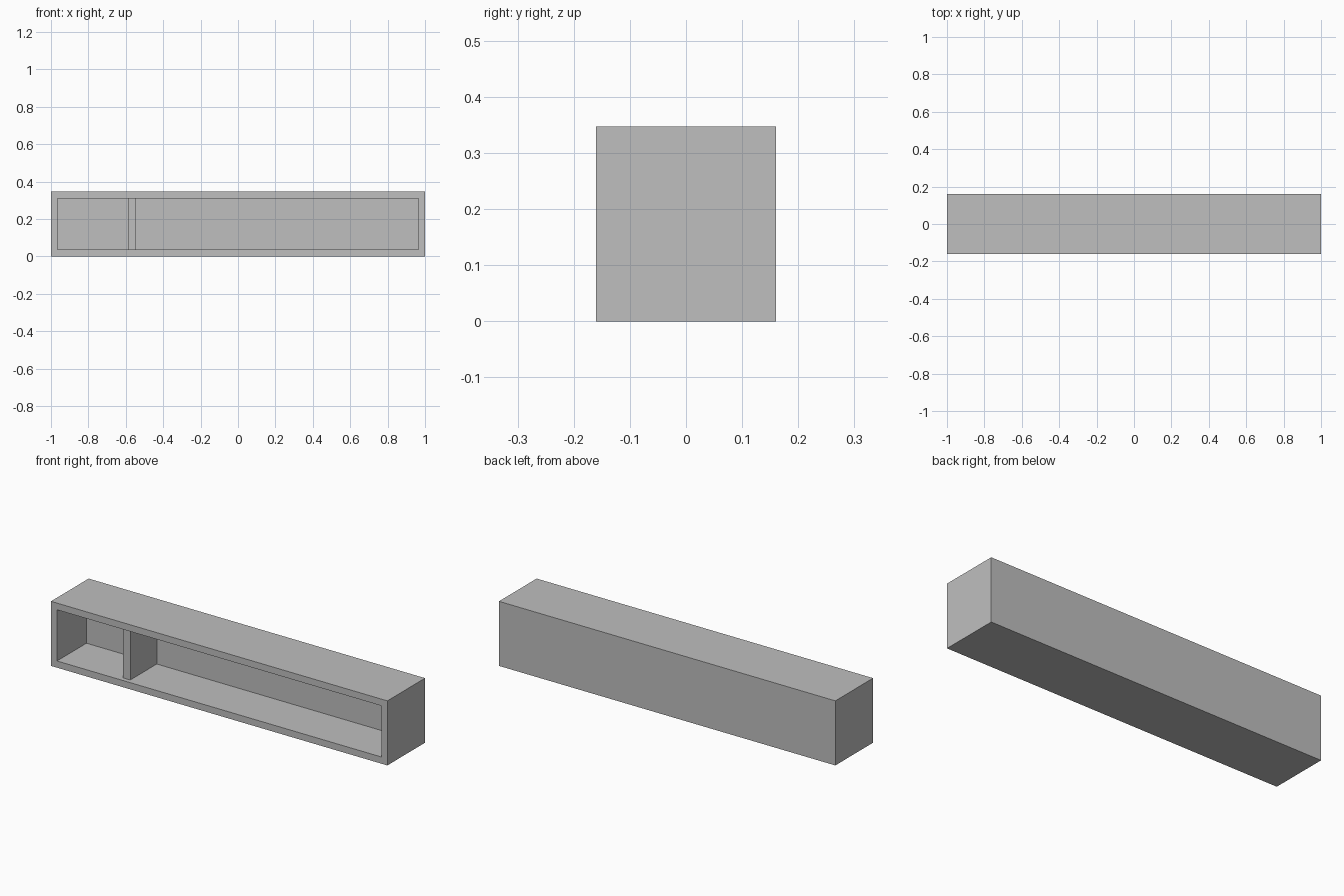
import bpy
import bmesh
from mathutils import Vector

default = bpy.data.objects.get("Cube")
if default:
    bpy.data.objects.remove(default, do_unlink=True)

LENGTH, DEPTH, HEIGHT = 2.0, 0.32, 0.347
WALL = 0.036
RECESS = 0.25

# Single grey finish
grey = bpy.data.materials.new("grey_panel")
grey.use_nodes = True
colour = (0.52, 0.52, 0.52, 1)
grey.diffuse_color = colour
grey.node_tree.nodes["Principled BSDF"].inputs["Base Color"].default_value = colour


def box_mesh(low, high):
    """Box between two opposite corners."""
    low, high = Vector(low), Vector(high)
    bm = bmesh.new()
    bmesh.ops.create_cube(bm, size=1)
    bmesh.ops.scale(bm, vec=high - low, verts=bm.verts)
    bmesh.ops.translate(bm, vec=(low + high) / 2, verts=bm.verts)
    return bm


def finish(bm, name):
    bmesh.ops.recalc_face_normals(bm, faces=bm.faces)
    mesh = bpy.data.meshes.new(name)
    bm.to_mesh(mesh)
    bm.free()
    mesh.materials.append(grey)
    obj = bpy.data.objects.new(name, mesh)
    bpy.context.collection.objects.link(obj)
    return obj


# Shelf shell: a closed box with its front inset and pushed back
shell = box_mesh((-LENGTH / 2, -DEPTH / 2, 0), (LENGTH / 2, DEPTH / 2, HEIGHT))
front = min(shell.faces, key=lambda f: f.calc_center_median().y)
bmesh.ops.inset_region(shell, faces=[front], thickness=WALL, use_even_offset=True)
pushed = bmesh.ops.extrude_discrete_faces(shell, faces=[front])["faces"]
bmesh.ops.translate(shell, vec=(0, RECESS, 0), verts=pushed[0].verts)
finish(shell, "shelf_shell")

# Upright divider, set slightly behind the front rim
back = -DEPTH / 2 + RECESS
divider = box_mesh((-0.588, -DEPTH / 2 + 0.025, WALL), (-0.546, back, HEIGHT - WALL))
finish(divider, "divider")
